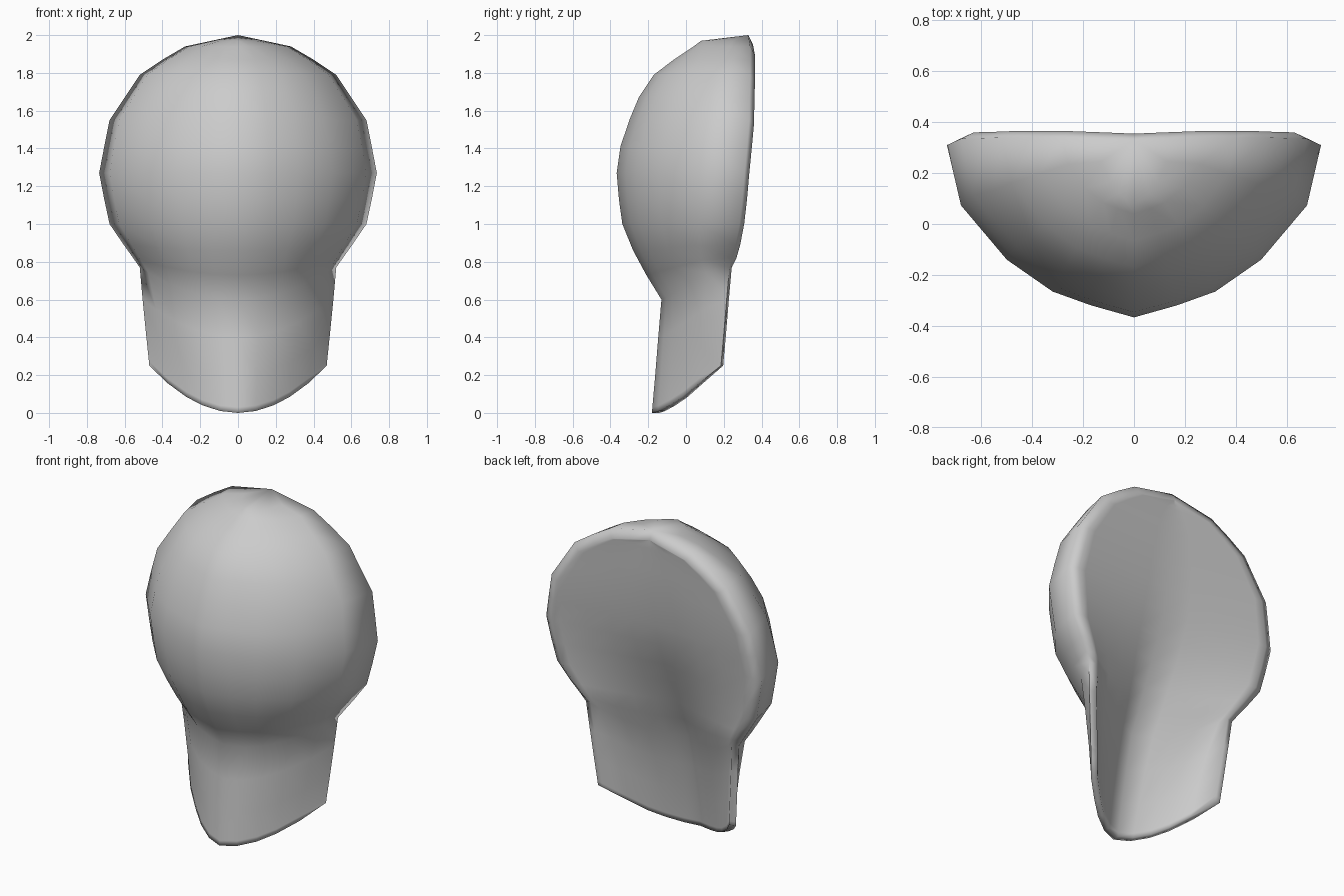
import bpy, bmesh, math

# Cross-section rows: z centre, z rim, half width, front y, rim y, neck blend, inner centre y
ROWS = [
    (2.00, 2.00, 0.00, 0.33, 0.33, 0, 0.35),
    (1.97, 1.97, 0.14, 0.08, 0.335, 0, 0.352),
    (1.94, 1.94, 0.28, 0.04, 0.34, 0, 0.35),
    (1.87, 1.87, 0.40, -0.065, 0.34, 0, 0.345),
    (1.79, 1.79, 0.52, -0.17, 0.34, 0, 0.34),
    (1.67, 1.67, 0.60, -0.25, 0.337, 0, 0.33),
    (1.55, 1.55, 0.68, -0.30, 0.335, 0, 0.315),
    (1.41, 1.41, 0.708, -0.347, 0.323, 0, 0.295),
    (1.27, 1.27, 0.735, -0.367, 0.31, 0, 0.265),
    (1.13, 1.13, 0.708, -0.355, 0.298, 0, 0.21),
    (1.00, 1.00, 0.68, -0.337, 0.283, 0, 0.155),
    (0.86, 0.89, 0.605, -0.28, 0.262, 0, 0.095),
    (0.73, 0.82, 0.555, -0.21, 0.242, 0, 0.04),
    (0.60, 0.77, 0.52, -0.13, 0.230, 0.1, -0.02),
    (0.40, 0.60, 0.505, -0.147, 0.215, 0.5, -0.065),
    (0.20, 0.42, 0.487, -0.163, 0.200, 0.8, -0.105),
    (0.03, 0.275, 0.472, -0.178, 0.187, 1, -0.135),
    (0.00, 0.25, 0.47, -0.18, 0.185, 1, -0.14),
]
# Half section as (sideways, forward) fractions for the dome and for the neck
DOME = [(0, 1), (0.23, 0.93), (0.435, 0.85), (0.68, 0.665), (0.925, 0.35), (1, 0)]
NECK = [(0, 1), (0.20, 0.91), (0.40, 0.75), (0.58, 0.56), (0.79, 0.32), (1, 0)]
HALF = len(DOME) - 1

bm = bmesh.new()
front, back = [], []
for zc, zr, w, yf, yr, k, yb in ROWS:
    f_row, b_row = [], []
    head = zc > 0.65
    inset = w * 0.06 + 0.01 if head else 0.04
    yrim = yr + (0.025 if head else 0.012)
    for j in range(-HALF, HALF + 1):
        d, n = DOME[abs(j)], NECK[abs(j)]
        s = d[0] + (n[0] - d[0]) * k
        c = d[1] + (n[1] - d[1]) * k
        side = math.copysign(s, j)
        z = zc + (zr - zc) * s ** 2
        f_row.append(bm.verts.new((w * side, yr - (yr - yf) * c, z)))
        # inner surface: V-shaped ramp behind the head, even shell at the neck
        ci = (1 - s) * (1 - k) + c * k
        zi = 1.27 + (z - 1.27) * 0.93 if z > 1.27 else z
        b_row.append(bm.verts.new((max(w - inset, 0) * side,
                                   yrim - (yrim - yb) * ci, zi)))
    front.append(f_row)
    back.append(b_row)


def strip(a, b):
    for k in range(len(a) - 1):
        bm.faces.new((a[k], a[k + 1], b[k + 1], b[k]))


# Domed front, recessed back, then the chamfered rim
for grid in (front, back):
    for a, b in zip(grid, grid[1:]):
        strip(a, b)
for j in (0, -1):
    strip([r[j] for r in front], [r[j] for r in back])
strip(front[-1], back[-1])
strip(front[0], back[0])

bmesh.ops.remove_doubles(bm, verts=bm.verts, dist=0.0005)
bmesh.ops.recalc_face_normals(bm, faces=bm.faces)
mesh = bpy.data.meshes.new("domed_shell")
bm.to_mesh(mesh)
bm.free()
shell = bpy.data.objects.new("domed_shell", mesh)
bpy.context.collection.objects.link(shell)
bpy.context.view_layer.objects.active = shell
shell.select_set(True)
bpy.ops.object.shade_smooth_by_angle(angle=math.radians(95))
